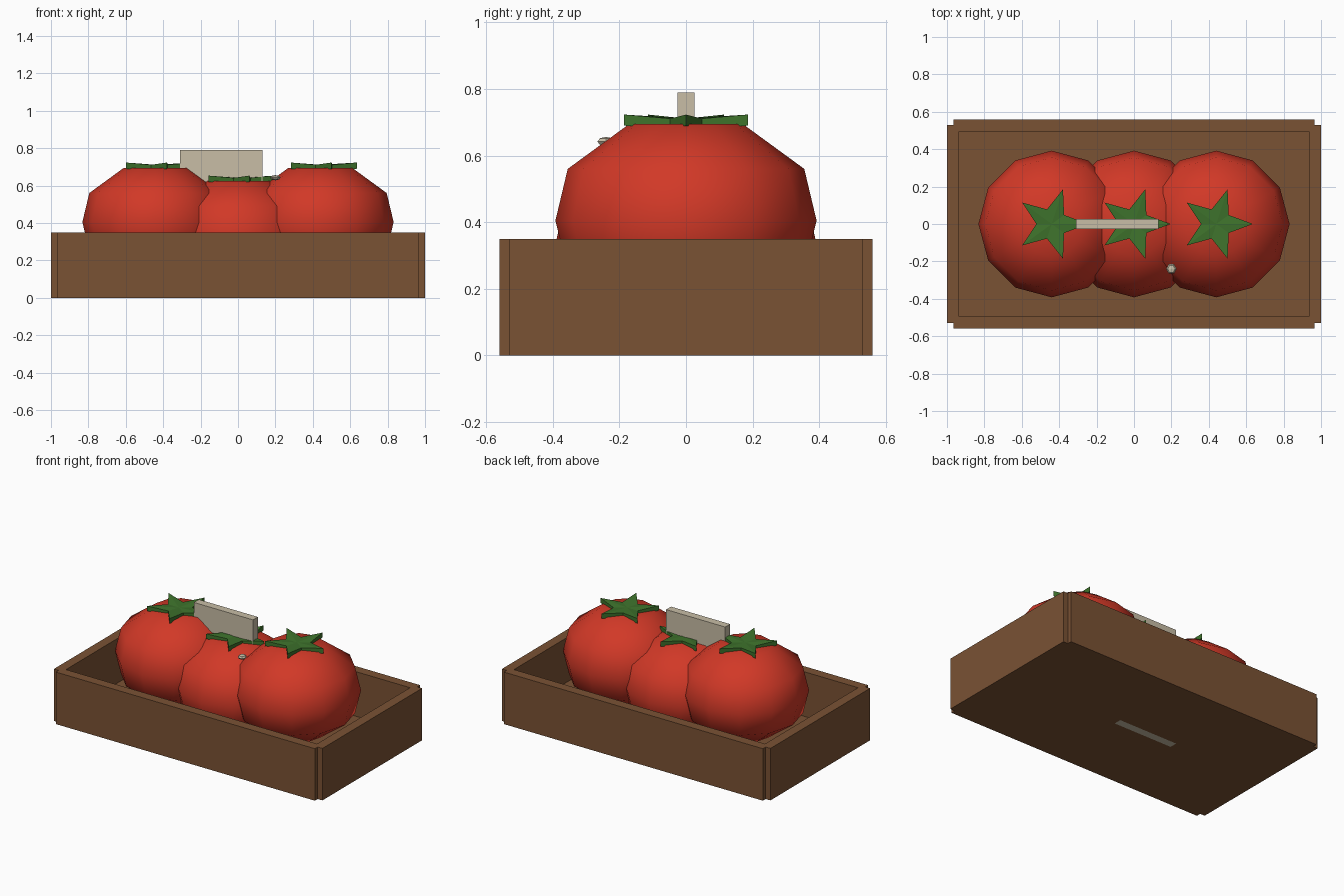
import bpy, bmesh, math
from mathutils import Matrix

if "Cube" in bpy.data.objects:
    bpy.data.objects.remove(bpy.data.objects["Cube"])


def material(name, rgb):
    m = bpy.data.materials.new(name)
    m.diffuse_color = (*rgb, 1)
    m.use_nodes = True
    m.node_tree.nodes["Principled BSDF"].inputs["Base Color"].default_value = m.diffuse_color
    return m


WOOD = material("brown wood", (0.195, 0.084, 0.034))
RED = material("tomato red", (0.64, 0.04, 0.02))
GREEN = material("leaf green", (0.048, 0.17, 0.025))
CREAM = material("pale cream", (0.58, 0.51, 0.38))


def finish(bm, name, mat, smooth=False):
    bmesh.ops.recalc_face_normals(bm, faces=bm.faces)
    me = bpy.data.meshes.new(name)
    bm.to_mesh(me)
    bm.free()
    me.materials.append(mat)
    for p in me.polygons:
        p.use_smooth = smooth
    ob = bpy.data.objects.new(name, me)
    bpy.context.collection.objects.link(ob)
    return ob


def box(name, mat, x0, x1, y0, y1, z0, z1):
    bm = bmesh.new()
    mtx = (Matrix.Translation(((x0 + x1) / 2, (y0 + y1) / 2, (z0 + z1) / 2))
           @ Matrix.Diagonal((x1 - x0, y1 - y0, z1 - z0, 1)))
    bmesh.ops.create_cube(bm, size=1, matrix=mtx)
    return finish(bm, name, mat)


def tomato(name, x, dz):
    # turned body with 12 sides: (radius, height)
    profile = [(0.17, 0.115), (0.355, 0.25), (0.392, 0.405), (0.355, 0.56), (0.17, 0.695)]
    n = 12
    bm = bmesh.new()
    rings = [[bm.verts.new((x + r * math.cos(i * math.tau / n),
                            r * math.sin(i * math.tau / n), z + dz)) for i in range(n)]
             for r, z in profile]
    for a, b in zip(rings, rings[1:]):
        for i in range(n):
            j = (i + 1) % n
            bm.faces.new((a[i], a[j], b[j], b[i]))
    for ring, z in ((rings[0], 0.105), (rings[-1], 0.695)):
        pole = bm.verts.new((x, 0, z + dz))
        for i in range(n):
            bm.faces.new((ring[i], ring[(i + 1) % n], pole))
    return finish(bm, name, RED, True)


def calyx(name, x, dz):
    # five-pointed star, slightly sunk in the middle
    bm = bmesh.new()
    layers, poles = [], []
    for z in (0.69, 0.723):
        layer = []
        for i in range(10):
            r, drop = (0.195, 0) if i % 2 == 0 else (0.082, 0.012)
            a = i * math.tau / 10
            layer.append(bm.verts.new((x + r * math.cos(a), r * math.sin(a), z + dz - drop)))
        layers.append(layer)
        poles.append(bm.verts.new((x, 0, z + dz - 0.012)))
    for i in range(10):
        j = (i + 1) % 10
        bm.faces.new((layers[0][i], layers[0][j], layers[1][j], layers[1][i]))
        for layer, pole in zip(layers, poles):
            bm.faces.new((layer[i], layer[j], pole))
    return finish(bm, name, GREEN)


# crate: floor and four walls, corners notched
box("crate_floor", WOOD, -0.965, 0.965, -0.53, 0.53, 0, 0.05)
box("front_wall", WOOD, -0.965, 0.965, -0.56, -0.495, 0, 0.35)
box("back_wall", WOOD, -0.965, 0.965, 0.495, 0.56, 0, 0.35)
box("left_wall", WOOD, -1, -0.935, -0.53, 0.53, 0, 0.35)
box("right_wall", WOOD, 0.935, 1, -0.53, 0.53, 0, 0.35)

# three tomatoes, the middle one sits lower
for side, x, dz in (("left", -0.44, 0), ("middle", 0, -0.07), ("right", 0.44, 0)):
    tomato(side + "_tomato", x, dz)
    calyx(side + "_calyx", x, dz)

# upright price board
box("price_board", CREAM, -0.31, 0.13, -0.026, 0.026, 0, 0.79)

# small pebble on the middle tomato
bm = bmesh.new()
bmesh.ops.create_uvsphere(bm, u_segments=6, v_segments=4, radius=1,
                          matrix=Matrix.Translation((0.2, -0.24, 0.642))
                          @ Matrix.Diagonal((0.028, 0.03, 0.014, 1))
                          @ Matrix.Rotation(math.pi / 6, 4, 'Z'))
finish(bm, "small_pebble", CREAM)
